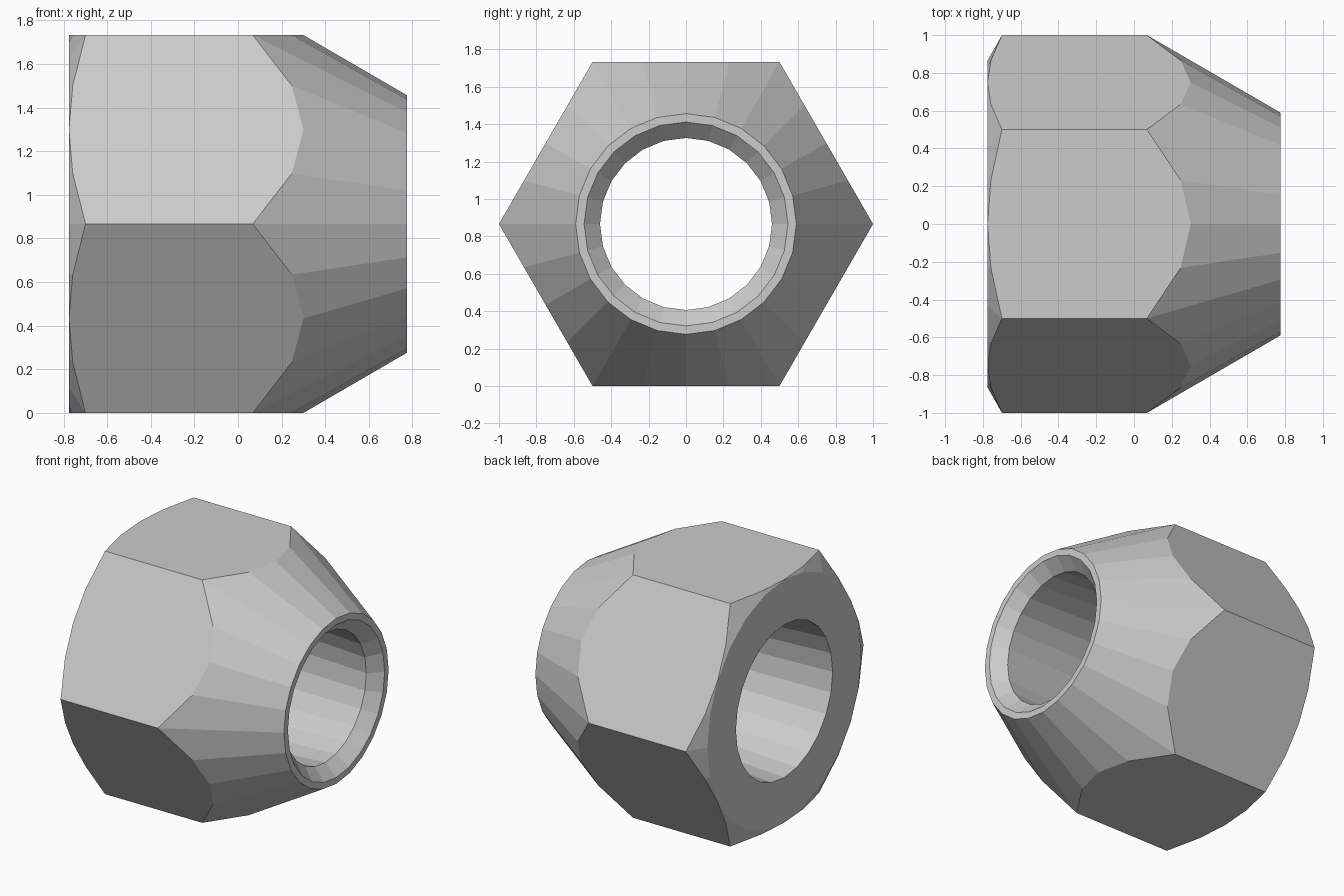
import bpy, bmesh
from math import pi, sin, cos, radians, tan

if "Cube" in bpy.data.objects:
    bpy.data.objects.remove(bpy.data.objects["Cube"])

SEGS = 24
APOTHEM = cos(pi / 6)      # hexagon with corner radius 1, axis along x
HALF = 0.775               # half length along the axis


def hex_radius(a):
    # distance from the axis to the hexagon outline at angle a
    return APOTHEM / cos((a % (pi / 3)) - pi / 6)


def back_edge(a):
    # chamfer cone cutting the hexagon at the flat end
    r = hex_radius(a)
    return -HALF + (r - APOTHEM) * tan(radians(29.5)), r


def front_edge(a):
    # long 30 degree cone cutting the hexagon at the nose
    r = hex_radius(a)
    return 0.30 - (r - APOTHEM) / tan(pi / 6), r


def circle(x, r):
    return lambda a: (x, r)


# closed profile, revolved around the x axis
profile = [
    circle(-HALF, 0.545),       # bore mouth, flat end
    circle(-HALF, APOTHEM),     # rim of flat end
    back_edge,
    front_edge,
    circle(HALF, 0.59),         # nose rim
    circle(HALF, 0.545),
    circle(HALF - 0.085, 0.46), # countersink to bore
]

bm = bmesh.new()
rings = []
for point in profile:
    ring = []
    for i in range(SEGS):
        a = 2 * pi * i / SEGS
        x, r = point(a)
        ring.append(bm.verts.new((x, r * cos(a), APOTHEM + r * sin(a))))
    rings.append(ring)

for k, ring in enumerate(rings):
    nxt = rings[(k + 1) % len(rings)]
    for i in range(SEGS):
        j = (i + 1) % SEGS
        bm.faces.new((ring[i], ring[j], nxt[j], nxt[i]))

# the chamfer vanishes at the middle of each flat
bmesh.ops.remove_doubles(bm, verts=bm.verts, dist=0.0005)
bmesh.ops.recalc_face_normals(bm, faces=bm.faces)

mesh = bpy.data.meshes.new("cone_nut")
bm.to_mesh(mesh)
bm.free()
bpy.context.collection.objects.link(bpy.data.objects.new("cone_nut", mesh))
